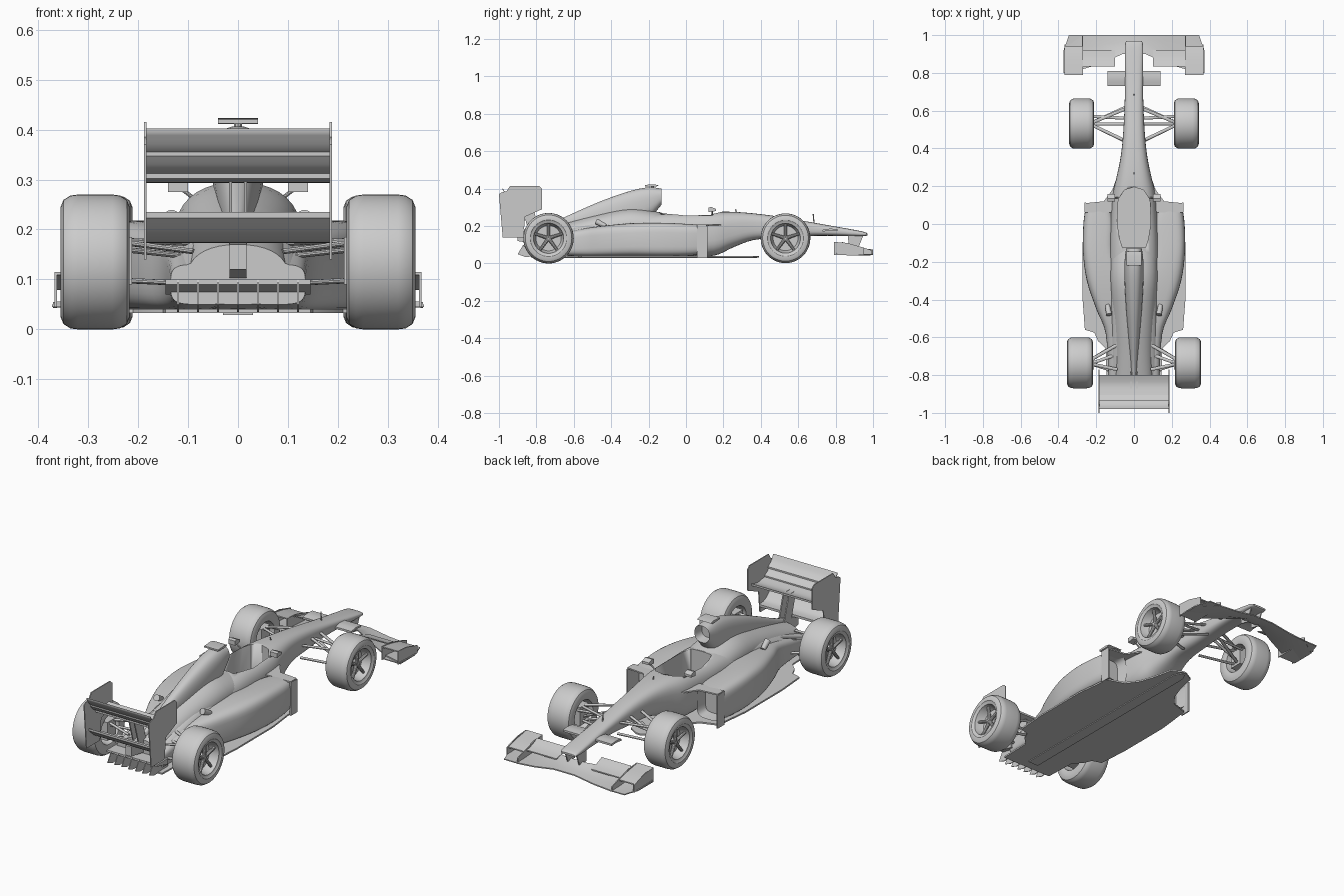
import bpy, bmesh, math
from mathutils import Vector

if "Cube" in bpy.data.objects:
    bpy.data.objects.remove(bpy.data.objects["Cube"])

paint = bpy.data.materials.new("light_grey")
paint.diffuse_color = (0.6, 0.6, 0.6, 1)
paint.use_nodes = True
paint.node_tree.nodes["Principled BSDF"].inputs["Base Color"].default_value = paint.diffuse_color


def finish(name, bm, angle=35):
    bmesh.ops.recalc_face_normals(bm, faces=bm.faces[:])
    me = bpy.data.meshes.new(name)
    bm.to_mesh(me)
    bm.free()
    me.materials.append(paint)
    ob = bpy.data.objects.new(name, me)
    bpy.context.collection.objects.link(ob)
    bpy.ops.object.select_all(action='DESELECT')
    ob.select_set(True)
    bpy.context.view_layer.objects.active = ob
    bpy.ops.object.shade_smooth_by_angle(angle=math.radians(angle))
    return ob


def spline(rows, steps=4):
    """Smoothly interpolate rows of numbers."""
    out = []
    for i in range(len(rows) - 1):
        p = [rows[max(0, min(len(rows) - 1, i + k))] for k in (-1, 0, 1, 2)]
        for s in range(steps):
            t = s / steps
            out.append([0.5 * (2*b + (c-a)*t + (2*a-5*b+4*c-d)*t*t + (3*b-a-3*c+d)*t**3)
                        for a, b, c, d in zip(*p)])
    return out + [list(rows[-1])]


def loft(name, rows, power=3, side=1, inlet=0, n=36):
    """Skin rounded-box sections (y, x0, x1, z0, z1); optional recessed front inlet."""
    bm, rings = bmesh.new(), []
    for y, x0, x1, z0, z1 in spline(rows):
        ring = []
        for k in range(n):
            a = 2 * math.pi * k / n
            c, s = math.cos(a), math.sin(a)
            u = math.copysign(abs(c) ** (2 / power), c)
            v = math.copysign(abs(s) ** (2 / power), s)
            ring.append(bm.verts.new((side * ((x0+x1)/2 + u*(x1-x0)/2), y, (z0+z1)/2 + v*(z1-z0)/2)))
        rings.append(ring)
    for r, q in zip(rings, rings[1:]):
        for k in range(n):
            bm.faces.new((r[k], r[(k+1) % n], q[(k+1) % n], q[k]))
    front = bm.faces.new(rings[0])
    bm.faces.new(rings[-1])
    bmesh.ops.recalc_face_normals(bm, faces=bm.faces[:])
    if inlet:
        bmesh.ops.inset_individual(bm, faces=[front], thickness=0.007)
        bmesh.ops.translate(bm, verts=front.verts[:], vec=(0, -inlet, 0))
    return finish(name, bm)


def prism(name, pts, axis, a, b):
    """Extrude a 2D outline along an axis from a to b."""
    bm = bmesh.new()
    put = {'x': lambda p, t: (t, p[0], p[1]), 'y': lambda p, t: (p[0], t, p[1]),
           'z': lambda p, t: (p[0], p[1], t)}[axis]
    lo = [bm.verts.new(put(p, a)) for p in pts]
    hi = [bm.verts.new(put(p, b)) for p in pts]
    bm.faces.new(lo)
    bm.faces.new(hi)
    for i in range(len(pts)):
        j = (i + 1) % len(pts)
        bm.faces.new((lo[i], lo[j], hi[j], hi[i]))
    return finish(name, bm)


def both(half):
    return half + [(-x, y) for x, y in reversed(half)]


def blade(name, pts, a, b, thick=0.008):
    """Wing element: thick line in y-z, extruded across x."""
    line = spline(pts)
    return prism(name, line + [(y, z - thick) for y, z in reversed(line)], 'x', a, b)


def rod(name, a, b, r=0.006, r2=None, flat=1.0, n=10):
    a, b = Vector(a), Vector(b)
    bm = bmesh.new()
    bmesh.ops.create_cone(bm, cap_ends=True, segments=n, radius1=r,
                          radius2=r if r2 is None else r2, depth=(b - a).length)
    q = (b - a).to_track_quat('Z', 'Y')
    for v in bm.verts:
        p = q @ v.co
        p.z *= flat
        v.co = (a + b) / 2 + p
    return finish(name, bm)


def wheel(name, x, y, r, w, side):
    prof = [(-.1, 0), (-.1, .5), (-.47, .56), (-.5, .66), (-.5, .82), (-.46, .92), (-.36, .985),
            (-.25, 1), (.25, 1), (.36, .985), (.46, .92), (.5, .82), (.5, .72), (.47, .68),
            (.45, .6), (.2, .54), (.12, .5), (.12, 0)]
    bm, n, rings = bmesh.new(), 48, []
    for px, pr in prof:
        m = n if pr else 1
        rings.append([bm.verts.new((side * (x + px*w), y + pr*r*math.cos(2*math.pi*k/n),
                                    .135 + pr*r*math.sin(2*math.pi*k/n))) for k in range(m)])
    for p, q in zip(rings, rings[1:]):
        for k in range(n):
            j = (k + 1) % n
            vs = [p[k % len(p)], p[j % len(p)], q[j % len(q)], q[k % len(q)]]
            bm.faces.new(list(dict.fromkeys(vs)))
    finish(name + "_tyre_and_rim", bm)
    hub = side * (x + .3 * w)
    rod(name + "_hub", (side * x, y, .135), (hub, y, .135), .02, .014, n=20)
    for k in range(5):
        a = math.pi / 2 + 2 * math.pi * k / 5
        rod(name + "_spoke", (hub - side*.008, y, .135),
            (hub, y + .57*r*math.cos(a), .135 + .57*r*math.sin(a)), .010, .007)


# Nose and tub with cut cockpit
tub = loft("nose_and_tub", [(y, -w, w, a, b) for y, w, a, b in [
    (.97, .04, .15, .16), (.93, .048, .145, .174), (.7, .048, .148, .215), (.5, .056, .135, .25),
    (.36, .07, .125, .268), (.25, .092, .085, .276), (.15, .115, .042, .276), (0, .125, .04, .272),
    (-.15, .13, .04, .27), (-.4, .13, .04, .245), (-.6, .13, .04, .2), (-.8, .125, .05, .14)]])
cutter = prism("cockpit_cutter", both([(0.0001, .195), (.05, .18), (.083, .13), (.088, 0),
                                       (.075, -.08), (.06, -.125)]), 'z', .12, .5)
mod = tub.modifiers.new("cockpit", 'BOOLEAN')
mod.object, mod.solver = cutter, 'EXACT'
bpy.context.view_layer.objects.active = tub
bpy.ops.object.modifier_apply(modifier=mod.name)
bpy.data.objects.remove(cutter)

# Engine cover: shoulders and tall airbox spine
loft("engine_shoulders", [(y, -w, w, a, b) for y, w, a, b in [
    (-.13, .12, .1, .272), (-.3, .125, .1, .295), (-.5, .11, .08, .255), (-.68, .1, .06, .205),
    (-.8, .1, .05, .17)]], 2.2)
loft("airbox_spine", [(y, -w, w, a, b) for y, w, a, b in [
    (-.13, .042, .315, .4), (-.2, .05, .24, .407), (-.3, .05, .2, .387), (-.45, .042, .15, .335),
    (-.6, .03, .12, .27), (-.72, .02, .1, .215), (-.8, .015, .1, .185)]], 2.5, inlet=.05)

# Floor and diffuser
prism("floor", both([(.012, .39), (.065, .36), (.09, .25), (.115, .18), (.16, .12), (.25, .09),
                     (.272, -.1), (.272, -.4), (.26, -.56), (.21, -.575), (.19, -.62),
                     (.15, -.66), (.145, -.83)]), 'z', .033, .041)
prism("floor_plank", both([(.012, .38), (.03, .34), (.03, -.78)]), 'z', .029, .034)
prism("diffuser_roof", [(-.78, .07), (-.78, .1), (-.87, .1), (-.87, .09)], 'x', -.145, .145)
for i in range(-3, 4):
    x = i * .04
    prism("diffuser_fin", [(-.75, .04), (-.75, .09), (-.87, .1), (-.9, .05), (-.86, .035)],
          'x', x - .002, x + .002)
prism("crash_structure", [(-.78, .1), (-.78, .18), (-.9, .17), (-.9, .12)], 'x', -.017, .017)

# Rear wing
blade("rear_main_plane", [(-.8, .315), (-.85, .303), (-.91, .312)], -.184, .184, .01)
blade("rear_flap_lower", [(-.905, .318), (-.93, .332), (-.95, .355)], -.184, .184)
blade("rear_flap_upper", [(-.935, .352), (-.96, .372), (-.98, .402)], -.184, .184)
blade("rear_beam_wing", [(-.86, .185), (-.91, .192), (-.96, .235)], -.184, .184, .012)

# Front wing centre sheet, lofted across the span
bm, rows = bmesh.new(), []
for x, trail, za, zb in [(-.37, .8, .05, .055), (-.27, .82, .05, .06), (-.17, .85, .058, .085),
                         (-.06, .9, .075, .1), (.06, .9, .075, .1), (.17, .85, .058, .085),
                         (.27, .82, .05, .06), (.37, .8, .05, .055)]:
    lead = .93 if abs(x) > .3 else 1
    rows.append([bm.verts.new((x, lead + (trail-lead)*t, za + (zb-za)*t*t - d))
                 for t, d in ((0, 0), (.35, 0), (.7, 0), (1, 0), (1, .006), (.5, .008), (0, .006))])
for p, q in zip(rows, rows[1:]):
    for k in range(7):
        bm.faces.new((p[k], p[(k+1) % 7], q[(k+1) % 7], q[k]))
bm.faces.new(rows[0])
bm.faces.new(rows[-1])
finish("front_wing", bm)

for s in (1, -1):
    # Sidepods, vanes and outlets
    loft("sidepod", [(.09, .125, .255, .05, .205), (0, .1, .268, .04, .212), (-.15, .1, .27, .038, .218),
                     (-.3, .04, .25, .038, .215), (-.45, .03, .2, .038, .2), (-.58, .02, .15, .04, .18),
                     (-.8, .01, .135, .05, .13)], 4, s, inlet=.06)
    prism("sidepod_vane", [(.06, .03), (.06, .205), (.115, .2), (.115, .03)], 'x', s*.255, s*.262)
    prism("sidepod_winglet", [(s*.09, .2), (s*.115, .18), (s*.16, .12), (s*.26, .11), (s*.26, .06),
                              (s*.09, .06)], 'z', .2, .207)
    rod("exhaust_outlet", (s*.14, -.43, .2), (s*.132, -.48, .225), .012, .016, n=16)
    # Mirrors
    rod("mirror_stalk", (s*.085, .14, .26), (s*.118, .14, .285), .004)
    prism("mirror", [(.12, .275), (.12, .298), (.135, .302), (.16, .292), (.16, .28)], 'x', s*.1, s*.14)
    # Rear wing endplate and supports
    prism("rear_endplate", [(-.98, .14), (-1, .37), (-.985, .38), (-.96, .385), (-.94, .415),
                            (-.785, .415), (-.77, .4), (-.77, .29), (-.86, .25), (-.87, .14)],
          'x', s*.183, s*.188)
    prism("rear_wing_support", [(-.78, .17), (-.82, .305), (-.88, .305), (-.84, .17)],
          'x', s*.012, s*.018)
    # Front wing ends, flap and nose pillar
    for x in (.27, .362):
        top = [(.79, .115), (.86, .11), (.95, .085)] + ([(.995, .07), (.995, .045)] if x < .3 else [(.95, .045)])
        prism("front_endplate", [(.79, .045)] + top, 'x', s*x, s*(x + .005))
    blade("front_end_flap", [(.94, .085), (.88, .1), (.79, .115)], s*.272, s*.366, .006)
    prism("front_footplate", [(s*.27, 1), (s*.345, 1), (s*.372, .92), (s*.372, .8), (s*.27, .8)],
          'z', .045, .05)
    blade("front_wing_flap", [(.92, .085), (.88, .095), (.835, .115)], s*.1, s*.27, .006)
    prism("nose_pillar", [(.95, .155), (.865, .16), (.87, .09), (.92, .08)], 'x', s*.03, s*.036)
    # Wheels
    wheel("front_wheel", .277, .532, .133, .132, s)
    wheel("rear_wheel", .286, -.735, .135, .138, s)
    # Suspension arms: (inner x, y, z) to (outer x, y, z)
    for a, b in [((.045, .61, .2), (.225, .535, .175)), ((.045, .44, .2), (.225, .525, .175)),
                 ((.04, .62, .15), (.225, .535, .095)), ((.05, .44, .14), (.225, .525, .095)),
                 ((.045, .53, .225), (.22, .53, .1)), ((.045, .56, .19), (.225, .57, .165)),
                 ((.09, -.64, .17), (.23, -.72, .18)), ((.09, -.77, .15), (.23, -.74, .18)),
                 ((.1, -.64, .09), (.23, -.72, .1)), ((.1, -.78, .09), (.23, -.74, .1)),
                 ((.09, -.69, .14), (.23, -.74, .165))]:
        rod("suspension_arm", (s*a[0], *a[1:]), (s*b[0], *b[1:]), .009, flat=.6)
    for y in (.532, -.735):
        prism("wheel_upright", [(y-.035, .09), (y-.035, .185), (y+.035, .185), (y+.035, .09)],
              'x', s*.212, s*.265)

# Small top details
blade("nose_winglet", [(.81, .183), (.77, .186), (.73, .18)], -.14, .14, .01)
rod("camera_stem", (0, -.18, .39), (0, -.18, .42), .008)
prism("camera_bar", [(-.22, .412), (-.22, .42), (-.17, .423), (-.145, .418), (-.16, .411)],
      'x', -.04, .04)
rod("nose_antenna", (0, .685, .21), (0, .68, .265), .003)
rod("rear_antenna", (0, .27, .27), (0, .265, .29), .003)
